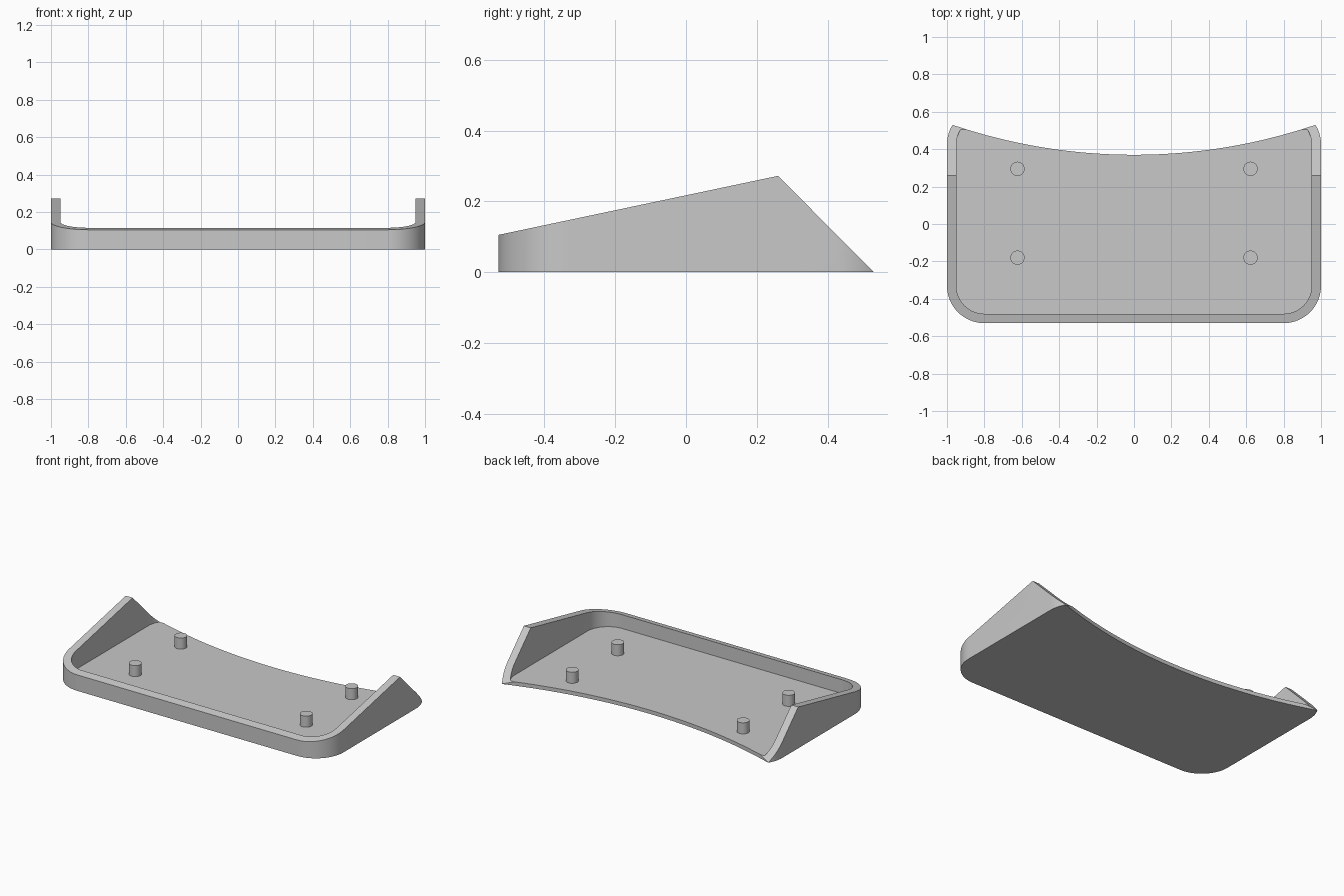
import bpy, bmesh, math
from mathutils import Vector

cube = bpy.data.objects.get("Cube")
if cube:
    bpy.data.objects.remove(cube, do_unlink=True)

grey = bpy.data.materials.new("light grey")
grey.use_nodes = True
grey.diffuse_color = (0.58, 0.58, 0.58, 1)
grey.node_tree.nodes["Principled BSDF"].inputs["Base Color"].default_value = grey.diffuse_color


def prism(name, points, offset):
    """Extrude a closed loop of 3D points along an offset."""
    bm = bmesh.new()
    face = bm.faces.new([bm.verts.new(p) for p in points])
    grown = bmesh.ops.extrude_face_region(bm, geom=[face])["geom"]
    bmesh.ops.translate(bm, vec=Vector(offset),
                        verts=[g for g in grown if isinstance(g, bmesh.types.BMVert)])
    bmesh.ops.recalc_face_normals(bm, faces=bm.faces)
    mesh = bpy.data.meshes.new(name)
    bm.to_mesh(mesh)
    bm.free()
    mesh.materials.append(grey)
    obj = bpy.data.objects.new(name, mesh)
    bpy.context.collection.objects.link(obj)
    return obj


def arc(cx, cy, r, start, end, z, steps):
    angles = [math.radians(start + (end - start) * i / steps) for i in range(steps + 1)]
    return [(cx + r * math.cos(a), cy + r * math.sin(a), z) for a in angles]


def rounded_block(name, radius, z, height):
    """Block whose corners share fixed centres, so radius sets its size."""
    centres = [(0.8, 0.425), (-0.8, 0.425), (-0.8, -0.33), (0.8, -0.33)]
    points = []
    for i, (x, y) in enumerate(centres):
        points += arc(x, y, radius, 90 * i, 90 * i + 90, z, 20)
    return prism(name, points, (0, 0, height))


def smooth(obj):
    bpy.ops.object.select_all(action="DESELECT")
    obj.select_set(True)
    bpy.context.view_layer.objects.active = obj
    bpy.ops.object.shade_smooth_by_angle(angle=math.radians(30))


# Tray body and the volumes removed from it
tray = rounded_block("tray", 0.2, 0, 0.5)
hollow = rounded_block("hollow_cutter", 0.15, 0.025, 0.8)

# Sloping rim: long rise from the front, steep drop at the back
slope = [(-0.73, 0.063), (0.26, 0.272), (0.73, -0.2), (0.9, -0.2), (0.9, 0.9), (-0.73, 0.9)]
rim = prism("rim_cutter", [(-1.5, y, z) for y, z in slope], (3, 0, 0))

# Concave back edge
back = prism("back_cutter", arc(0, 3.39, 3.02, 235, 305, -0.3, 110), (0, 0, 1.5))

bpy.context.view_layer.objects.active = tray
for cutter in (hollow, rim, back):
    cutter.hide_render = True
    mod = tray.modifiers.new(cutter.name, "BOOLEAN")
    mod.operation = "DIFFERENCE"
    mod.solver = "EXACT"
    mod.object = cutter
    bpy.ops.object.modifier_apply(modifier=mod.name)
    bpy.data.objects.remove(cutter, do_unlink=True)
smooth(tray)

# Four mounting posts on the floor
for side, x in (("left", 0.623), ("right", -0.623)):
    for end, y in (("back", 0.295), ("front", -0.18)):
        ring = arc(x, y, 0.038, 0, 348.75, 0.015, 31)
        smooth(prism(f"{end}_{side}_post", ring, (0, 0, 0.083)))
